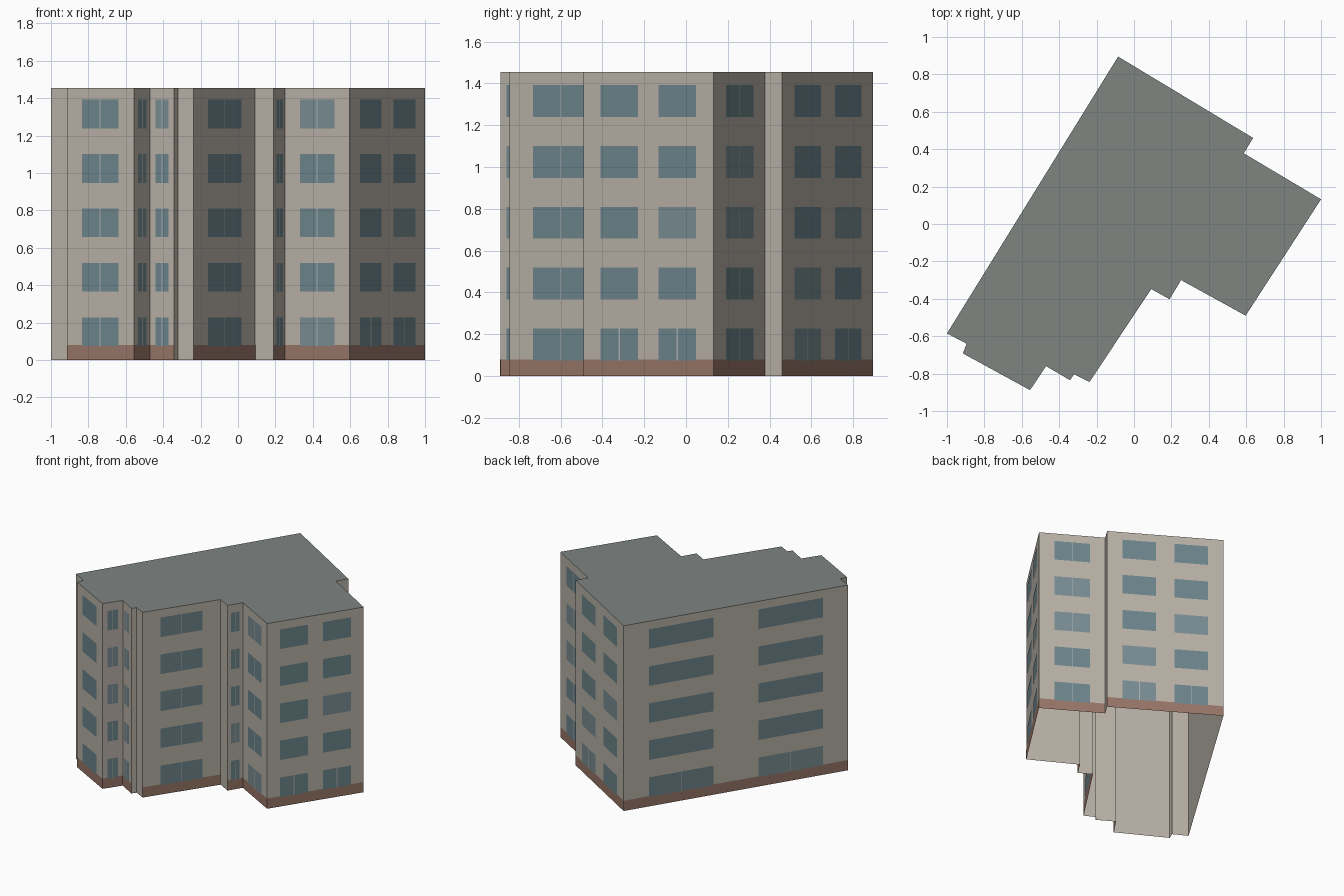
import bpy, random
from mathutils import Vector

if "Cube" in bpy.data.objects:
    bpy.data.objects.remove(bpy.data.objects["Cube"])

random.seed(4)
HEIGHT, FLOORS, PLINTH = 1.455, 5, 0.08
STOREY = HEIGHT / FLOORS

# Footprint corners, clockwise: x, y, windows per storey on the wall that starts here
PLAN = [(-.085, .895, 2), (.637, .46, 0), (.587, .378, 1), (1, .132, 2),
        (.597, -.49, 1), (.252, -.30, 1), (.19, -.402, 0), (.092, -.348, 1),
        (-.238, -.845, 0), (-.32, -.803, 0), (-.342, -.835, 1), (-.47, -.76, 1),
        (-.556, -.888, 1), (-.915, -.692, 0), (-.895, -.64, 0), (-1, -.585, 2)]


def material(name, rgb):
    m = bpy.data.materials.new(name)
    m.diffuse_color = (*rgb, 1)
    m.use_nodes = True
    m.node_tree.nodes["Principled BSDF"].inputs["Base Color"].default_value = m.diffuse_color
    return m


def build(name, verts, faces, mats, picks=None):
    me = bpy.data.meshes.new(name)
    me.from_pydata(verts, [], faces)
    for m in mats:
        me.materials.append(m)
    for i, p in enumerate(picks or []):
        me.polygons[i].material_index = p
    ob = bpy.data.objects.new(name, me)
    bpy.context.collection.objects.link(ob)
    return ob


def panel(verts, faces, a, b, u0, u1, z0, z1, out):
    """Add an outward-facing rectangle on wall a-b, lifted slightly off it."""
    d = b - a
    n = Vector((-d.y, d.x)).normalized() * out
    p, q = a + d * u0 + n, a + d * u1 + n
    k = len(verts)
    verts += [(q.x, q.y, z0), (p.x, p.y, z0), (p.x, p.y, z1), (q.x, q.y, z1)]
    faces.append((k, k + 1, k + 2, k + 3))


stucco = material("stucco", (.48, .44, .385))
roofing = material("roofing", (.21, .235, .222))
brick = material("brick", (.31, .18, .135))
glass = material("glass", (.15, .235, .26))
pale_glass = material("pale_glass", (.19, .265, .29))
frame = material("frame", (.42, .45, .45))

# Walls: open-bottomed shell
N = len(PLAN)
low = [(x, y, 0) for x, y, _ in PLAN]
top = [(x, y, HEIGHT) for x, y, _ in PLAN]
build("walls", low + top,
      [((i + 1) % N, i, i + N, (i + 1) % N + N) for i in range(N)], [stucco])

# Flat roof
build("roof", top, [tuple(reversed(range(N)))], [roofing])

# Plinth band, windows and their centre bars on every windowed wall
plinth, panes, bars = ([], []), ([], []), ([], [])
tints = []
for i, (x, y, count) in enumerate(PLAN):
    if not count:
        continue
    a, b = Vector((x, y)), Vector(PLAN[(i + 1) % N][:2])
    length = (b - a).length
    panel(*plinth, a, b, 0, 1, 0, PLINTH, .001)
    edge = .112 if length > 1 else .133
    spans = [(.23, .77)] if count == 1 else [(edge, edge + .288), (1 - edge - .288, 1 - edge)]
    for f in range(FLOORS):
        z0, z1 = f * STOREY + .075, f * STOREY + .228
        for u0, u1 in spans:
            panel(*panes, a, b, u0, u1, z0, z1, .002)
            tints.append(int(random.random() < .2))
            if count == 1 or f == 0:
                mid, half = (u0 + u1) / 2, .003 / length
                panel(*bars, a, b, mid - half, mid + half, z0, z1, .003)

build("plinth", *plinth, [brick])
build("windows", *panes, [glass, pale_glass], tints)
build("window_bars", *bars, [frame])
